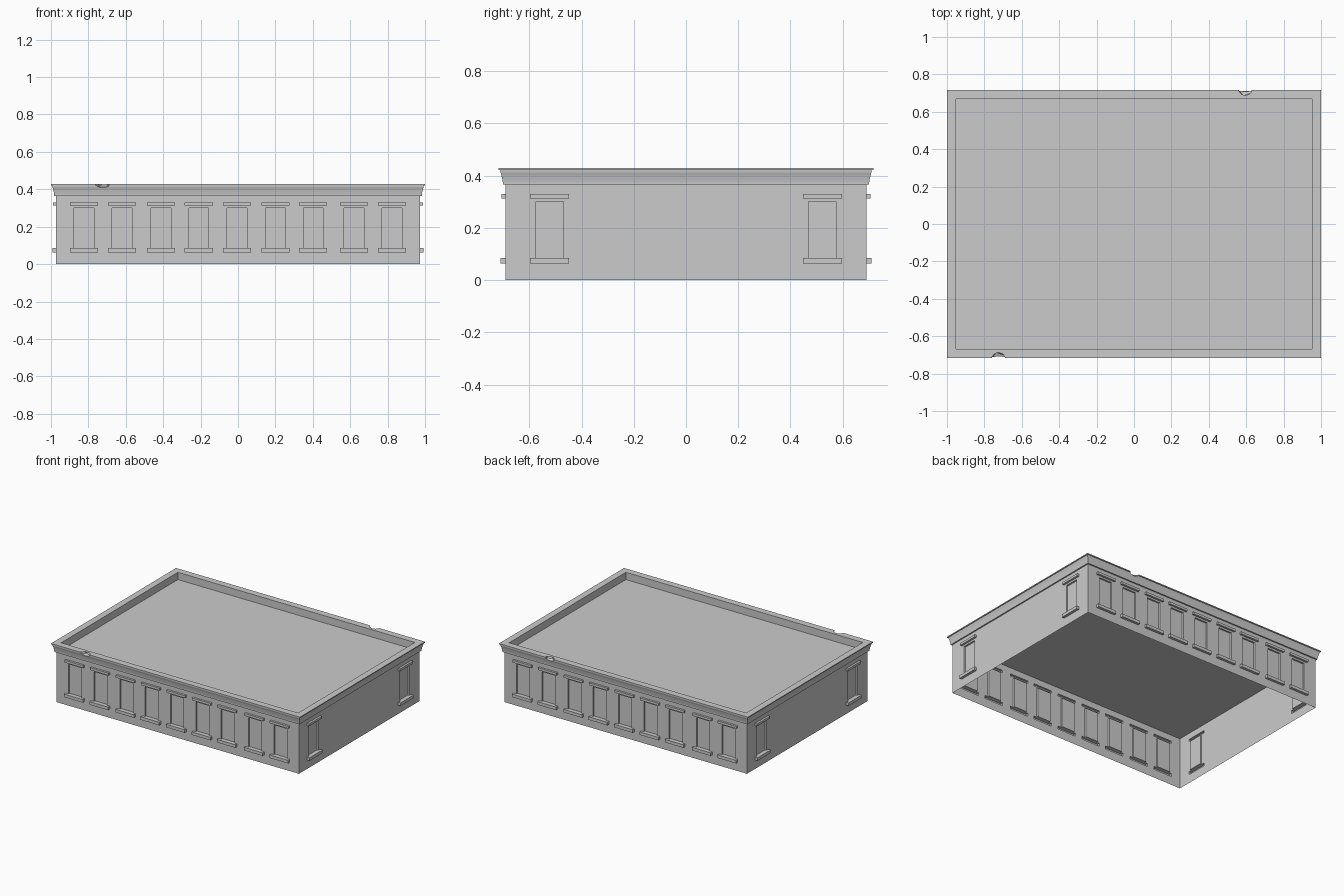
import bpy, bmesh
from mathutils import Matrix, Vector
from math import pi

cube = bpy.data.objects.get("Cube")
if cube:
    bpy.data.objects.remove(cube, do_unlink=True)

HX, HY, WALL_TOP, ROOF = 0.973, 0.691, 0.365, 0.375

stone = bpy.data.materials.new("grey stone")
stone.use_nodes = True
stone.diffuse_color = (0.6, 0.6, 0.6, 1)
stone.node_tree.nodes["Principled BSDF"].inputs["Base Color"].default_value = (0.6, 0.6, 0.6, 1)


def finish(bm, name):
    mesh = bpy.data.meshes.new(name)
    bm.to_mesh(mesh)
    bm.free()
    mesh.materials.append(stone)
    obj = bpy.data.objects.new(name, mesh)
    bpy.context.collection.objects.link(obj)
    return obj


# Window parts: half width, bottom, top, relief from the wall
WINDOW = [(0.053, 0.085, 0.300, -0.012),
          (0.075, 0.313, 0.330, 0.015),
          (0.075, 0.063, 0.085, 0.019)]


def wall(name, half, centres, distance, angle):
    """Thin wall sheet whose windows, lintels and sills are stepped relief."""
    parts = [(c - w, c + w, a, b, d) for c in centres for w, a, b, d in WINDOW]
    us = sorted({-half, half} | {round(v, 4) for p in parts for v in p[:2]})
    zs = sorted({0, WALL_TOP + 0.01} | {v for p in parts for v in p[2:4]})

    def relief(i, j):
        if not (0 <= i < len(us) - 1 and 0 <= j < len(zs) - 1):
            return None
        u, z = (us[i] + us[i + 1]) / 2, (zs[j] + zs[j + 1]) / 2
        return next((d for a, b, lo, hi, d in parts if a < u < b and lo < z < hi), 0)

    bm = bmesh.new()

    def face(*points):
        bm.faces.new([bm.verts.new((u, -distance - d, z)) for u, d, z in points])

    for i in range(len(us) - 1):
        for j in range(len(zs) - 1):
            d, (u0, u1), (z0, z1) = relief(i, j), us[i:i + 2], zs[j:j + 2]
            face((u0, d, z0), (u1, d, z0), (u1, d, z1), (u0, d, z1))
            e, f = relief(i + 1, j), relief(i, j + 1)
            if e is not None and e != d:
                face((u1, d, z0), (u1, e, z0), (u1, e, z1), (u1, d, z1))
            if f is not None and f != d:
                face((u0, d, z1), (u1, d, z1), (u1, f, z1), (u0, f, z1))
    bmesh.ops.remove_doubles(bm, verts=bm.verts, dist=1e-4)
    bmesh.ops.dissolve_limit(bm, angle_limit=0.01, verts=bm.verts, edges=bm.edges)
    bmesh.ops.rotate(bm, verts=bm.verts, matrix=Matrix.Rotation(angle, 3, 'Z'))
    return finish(bm, name)


long_row = [-0.824, -0.62, -0.412, -0.21, -0.006, 0.2, 0.402, 0.62, 0.824]
side_row = [-0.522, 0.522]
wall("front_wall", HX, long_row, HY, 0)
wall("left_wall", HY, side_row, HX, pi / 2)
wall("back_wall", HX, long_row, HY, pi)
wall("right_wall", HY, side_row, HX, -pi / 2)

# Roof deck
bm = bmesh.new()
bm.faces.new([bm.verts.new((x, y, ROOF)) for x, y in
              ((-HX, -HY), (HX, -HY), (HX, HY), (-HX, HY))])
finish(bm, "roof_deck")

# Cornice and parapet: one moulded section swept round the rectangle
section = [(0, 0.365), (0.010, 0.365), (0.010, 0.373), (0.012, 0.385), (0.015, 0.4),
           (0.019, 0.412), (0.020, 0.421), (0.026, 0.421), (0.026, 0.428),
           (-0.022, 0.428), (-0.022, ROOF), (0, ROOF)]
bm = bmesh.new()
rings = [[bm.verts.new((sx * (HX + o), sy * (HY + o), z)) for o, z in section]
         for sx, sy in ((-1, -1), (1, -1), (1, 1), (-1, 1))]
for k in range(4):
    a, b = rings[k], rings[(k + 1) % 4]
    for i in range(len(section)):
        j = (i + 1) % len(section)
        bm.faces.new((a[i], b[i], b[j], a[j]))
bmesh.ops.recalc_face_normals(bm, faces=bm.faces)
cornice = finish(bm, "cornice")

# Chipped spots on the front and back edges
for x, y in ((-0.725, -0.725), (0.595, 0.725)):
    bm = bmesh.new()
    bmesh.ops.create_icosphere(bm, subdivisions=1, radius=1)
    bmesh.ops.scale(bm, verts=bm.verts, vec=Vector((0.045, 0.045, 0.026)))
    bmesh.ops.translate(bm, verts=bm.verts, vec=Vector((x, y, 0.428)))
    cutter = finish(bm, "chip_cutter")
    cutter.hide_render = True
    mod = cornice.modifiers.new("chip", 'BOOLEAN')
    mod.operation, mod.solver, mod.object = 'DIFFERENCE', 'EXACT', cutter
    bpy.context.view_layer.objects.active = cornice
    bpy.ops.object.modifier_apply(modifier="chip")
    bpy.data.objects.remove(cutter, do_unlink=True)
